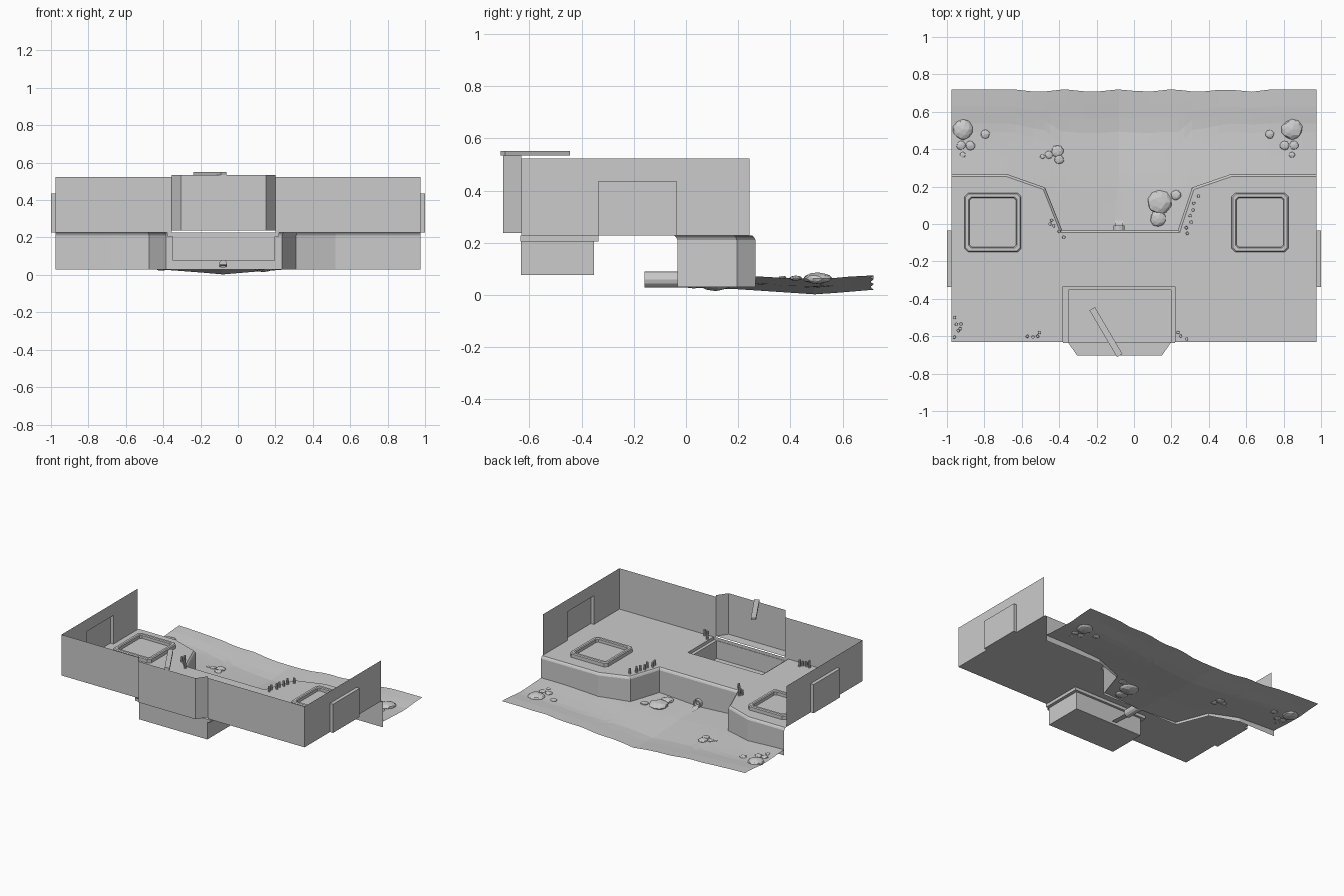
import bpy, bmesh, random
from math import cos, sin, pi
from mathutils import Vector, Matrix

if "Cube" in bpy.data.objects:
    bpy.data.objects.remove(bpy.data.objects["Cube"])

random.seed(4)
FLOOR, TOP = 0.227, 0.523


def make(name, verts, faces):
    me = bpy.data.meshes.new(name)
    me.from_pydata([tuple(v) for v in verts], [], faces)
    ob = bpy.data.objects.new(name, me)
    bpy.context.collection.objects.link(ob)
    return ob


def from_bm(name, bm):
    me = bpy.data.meshes.new(name)
    bm.to_mesh(me)
    bm.free()
    ob = bpy.data.objects.new(name, me)
    bpy.context.collection.objects.link(ob)
    return ob


def loft(name, rings, closed=False, cap=False):
    """Join equal-length point rows with quads."""
    n = len(rings[0])
    verts = [p for r in rings for p in r]
    faces = []
    for i in range(len(rings) - 1):
        for j in range(n if closed else n - 1):
            k = (j + 1) % n
            faces.append((i * n + j, i * n + k, (i + 1) * n + k, (i + 1) * n + j))
    if cap:
        faces.append(tuple(range((len(rings) - 1) * n, len(rings) * n)))
    return make(name, verts, faces)


def rect(x0, x1, y0, y1, z, c=0.0):
    """Rectangle ring, corners cut by c."""
    if c == 0:
        return [(x0, y0, z), (x1, y0, z), (x1, y1, z), (x0, y1, z)]
    return [(x0 + c, y0, z), (x1 - c, y0, z), (x1, y0 + c, z), (x1, y1 - c, z),
            (x1 - c, y1, z), (x0 + c, y1, z), (x0, y1 - c, z), (x0, y0 + c, z)]


def offset(pts, d):
    """Mitred offset of an open 2D path to its right side."""
    out = []
    for i, p in enumerate(pts):
        segs = [(pts[j], pts[j + 1]) for j in (i - 1, i) if 0 <= j < len(pts) - 1]
        ns = []
        for a, b in segs:
            v = (Vector(b) - Vector(a)).normalized()
            ns.append(Vector((v.y, -v.x)))
        m = sum(ns, Vector((0, 0))).normalized()
        q = Vector(p) + m * (d / m.dot(ns[0]))
        out.append((q.x, q.y))
    return out


def interp(x, table):
    for (a, u), (b, v) in zip(table, table[1:]):
        if x <= b:
            return u + (v - u) * max(0, (x - a) / (b - a))
    return table[-1][1]


# Retaining wall with rounded top edge
bank = [(-.975, .267), (-.68, .267), (-.475, .195), (-.385, -.032),
        (.235, -.032), (.31, .195), (.52, .267), (.975, .267)]
rows = [[(x, y, z) for x, y in offset(bank, d)]
        for d, z in ((0, .03), (0, .21), (.005, .22), (.013, .227), (.027, FLOOR))]
loft("retaining_wall", rows)

# Upper floor, notched around the pit
edge = offset(bank, .027)
outline = [(-.975, -.63), (-.38, -.63), (-.38, -.335), (.22, -.335), (.22, -.63), (.975, -.63)] + edge[::-1]
make("upper_floor", [(x, y, FLOOR) for x, y in outline], [tuple(range(len(outline)))])

# Stepped pit
px = [(-.38, .22, -.635, -.335, FLOOR), (-.38, .22, -.635, -.335, .205),
      (-.35, .197, -.632, -.352, .205), (-.35, .197, -.632, -.352, .077)]
loft("pit", [rect(*p) for p in px], closed=True, cap=True)

# Front wall in two pieces with a chamfered bay between them
for n, x0, x1 in (("left", -.975, -.355), ("right", .2, .975)):
    make("front_wall_" + n, [(x0, -.63, FLOOR), (x1, -.63, FLOOR), (x1, -.63, TOP), (x0, -.63, TOP)], [(0, 1, 2, 3)])
bay = [(-.355, -.63), (-.305, -.702), (.15, -.702), (.2, -.63)]
loft("bay_wall", [[(x, y, z) for x, y in bay] for z in (.238, .535)])
make("bay_floor", [(x, y, .238) for x, y in bay], [(0, 1, 2, 3)])

# Side walls with shallow doorways
for n, s in (("left", -1), ("right", 1)):
    x = s * .975
    pts = [(-.63, FLOOR), (-.338, FLOOR), (-.338, .435), (-.035, .435),
           (-.035, FLOOR), (.243, FLOOR), (.243, TOP), (-.63, TOP)]
    make("side_wall_" + n, [(x, y, z) for y, z in pts], [tuple(range(8))])
    ring = [(-.338, FLOOR), (-.338, .435), (-.035, .435), (-.035, FLOOR)]
    loft("doorway_" + n, [[(xx, y, z) for y, z in ring] for xx in (x, s)], closed=True, cap=True)

# Raised square kerbs
for n, x0, x1 in (("left", -.907, -.603), ("right", .522, .825)):
    spec = [(0, FLOOR), (0, .252), (.006, .258), (.022, .258), (.027, .252), (.027, .231)]
    rings = [rect(x0 + d, x1 - d, -.15 + d, .166 - d, z, .02 - d * .3) for d, z in spec]
    loft("square_kerb_" + n, rings, closed=True, cap=True)

# Sloping ground with a shallow valley
rim = [(-.1, .073), (.24, .073), (.4, .064), (.52, .06), (.62, .07), (.72, .075)]
valley = [(-.04, .03), (.2, .022), (.5, .002), (.6, .01), (.72, .02)]


def ground(x, y):
    f = max(0, 1 - abs(x + .08) / .9) ** 1.3
    return interp(y, rim) * (1 - f) + interp(y, valley) * f


xs = sorted({p[0] for p in bank} | {-.9 + .09 * i for i in range(21)} | {-.08})
ts = [i / 10 for i in range(11)]
ground_rows = []
for t in ts:
    row = []
    for x in xs:
        y0, y1 = interp(x, bank), .713 + .006 * cos(x * 22 + 1.8)
        if abs(x) > .65:
            y1 = .718
        y = y0 + (y1 - y0) * t
        row.append((x, y, ground(x, y)))
    ground_rows.append(row)
loft("ground", ground_rows)

# Drain pipe and its trickle
pipe = [(0.03, -.16), (.03, -.008), (.021, -.008), (.021, -.155)]
loft("drain_pipe", [[(-.08 + r * cos(a * pi / 6), y, .059 + r * sin(a * pi / 6)) for a in range(12)]
                    for r, y in pipe], closed=True, cap=True)
flow = [(-.3, .055, .02), (-.16, .048, .02), (-.01, .042, .018), (.02, .034, .022), (.1, .03, .014), (.21, .025, .008)]
loft("trickle", [[(-.08 - w, y, z), (-.08 + w, y, z)] for y, z, w in flow])


# Flattened low-poly rocks
def rock(i, x, y, r):
    bm = bmesh.new()
    bmesh.ops.create_icosphere(bm, subdivisions=2, radius=r)
    for v in bm.verts:
        v.co *= random.uniform(.9, 1.05)
        v.co.z *= .4
    bmesh.ops.translate(bm, verts=bm.verts, vec=(x, y, ground(x, y) + r * .05))
    from_bm("rock_%d" % i, bm)


rocks = [(-.41, .39, .033), (-.4, .345, .026), (-.455, .37, .022), (-.49, .36, .012),
         (.135, .115, .066), (.13, .03, .045), (.225, .155, .028)]
for s in (-1, 1):
    d = 0 if s > 0 else .07
    rocks += [(s * (.845 + d), .505, .056), (s * (.725 + d), .48, .024), (s * (.805 + d), .42, .025),
              (s * (.855 + d), .42, .024), (s * (.845 + d), .37, .016)]
for i, r in enumerate(rocks):
    rock(i, *r)

# Small stubs on the upper floor
stubs = [(-.44, .02), (-.43, -.01), (-.45, 0), (-.4, -.04), (-.375, -.07),
         (.285, -.05), (.28, -.02), (.305, .01), (.3, .045), (.315, .075), (.32, .11), (.345, .15),
         (-.96, -.5), (-.95, -.535), (-.925, -.535), (-.94, -.57), (-.96, -.605), (-.93, -.56),
         (-.57, -.6), (-.54, -.605), (-.515, -.6), (-.505, -.58), (.235, -.58), (.25, -.6), (.28, -.615)]
for i, (x, y) in enumerate(stubs):
    h = random.uniform(.03, .05)
    bm = bmesh.new()
    bmesh.ops.create_cone(bm, cap_ends=True, segments=8, radius1=.009, radius2=.008, depth=h,
                          matrix=Matrix.Translation((x, y, FLOOR + h / 2)))
    from_bm("stub_%d" % i, bm)


# Cracks as narrow ribbons
def crack(name, pts):
    rows = [[(x - w, y, FLOOR + .001), (x + w, y, FLOOR + .001)]
            for (x, y), w in zip(pts, [.002] + [.006] * (len(pts) - 2) + [.002])]
    loft(name, rows)


crack("crack_left", [(-.68, -.155), (-.645, -.24), (-.65, -.35), (-.665, -.45), (-.655, -.54), (-.66, -.63)])
crack("crack_right", [(.62, -.165), (.585, -.25), (.54, -.36), (.515, -.5), (.51, -.62)])
crack("crack_branch", [(.46, -.15), (.52, -.23), (.525, -.33), (.51, -.48)])

# Plank resting on the bay wall
bm = bmesh.new()
d = Vector((.15, -.255))
m = Matrix.Translation((-.15, -.578, .543)) @ Matrix.Rotation(d.angle_signed(Vector((1, 0))), 4, 'Z')
bmesh.ops.create_cube(bm, size=1, matrix=m @ Matrix.Diagonal((.29, .034, .016, 1)))
from_bm("plank", bm)
